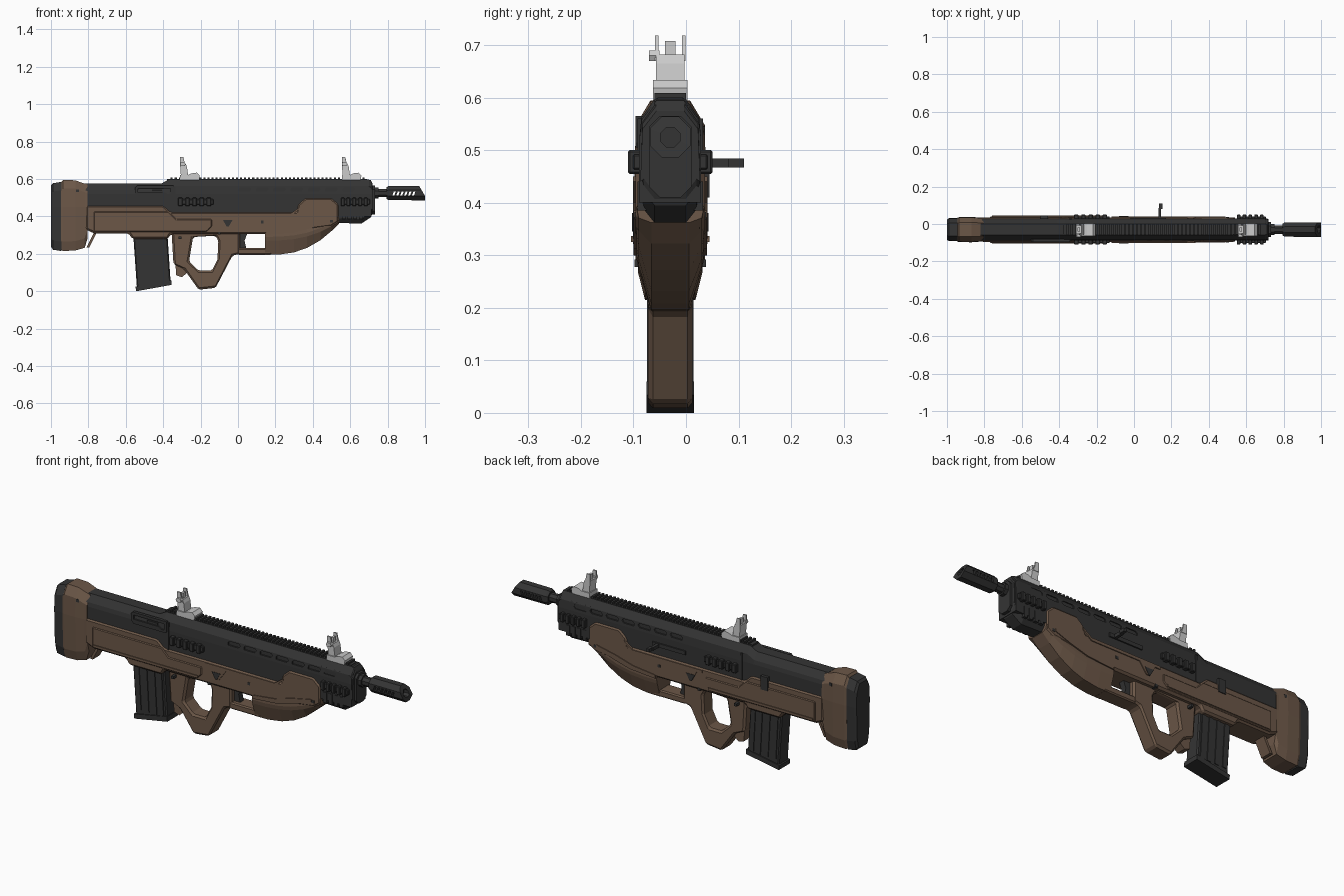
import bpy, bmesh, math
from mathutils import Vector

C = -0.03  # y of the body's centre plane


def material(name, rgb):
    m = bpy.data.materials.new(name)
    m.diffuse_color = (*rgb, 1)
    return m


DARK = material("charcoal", (0.034, 0.034, 0.034))
BROWN = material("brown", (0.15, 0.096, 0.064))
LIGHT = material("light_grey", (0.6, 0.6, 0.6))


def finish(bm, name, mat, bevel=0):
    bmesh.ops.recalc_face_normals(bm, faces=bm.faces)
    me = bpy.data.meshes.new(name)
    bm.to_mesh(me)
    bm.free()
    me.materials.append(mat)
    ob = bpy.data.objects.new(name, me)
    bpy.context.collection.objects.link(ob)
    if bevel:
        b = ob.modifiers.new("chamfer", 'BEVEL')
        b.width, b.segments, b.limit_method = bevel, 1, 'ANGLE'
        b.angle_limit = math.radians(25)
    return ob


def add_prism(bm, loops, y0, y1):
    """Extrude a side outline (first loop) with holes (other loops) along y."""
    edges = []
    for loop in loops:
        vs = [bm.verts.new((x, y0, z)) for x, z in loop]
        edges += [bm.edges.new((vs[i - 1], vs[i])) for i in range(len(vs))]
    if len(loops) == 1:
        faces = [bm.faces.new(vs)]
    else:
        r = bmesh.ops.triangle_fill(bm, edges=edges, use_beauty=True, normal=(0, 1, 0))
        faces = [g for g in r['geom'] if isinstance(g, bmesh.types.BMFace)]
    r = bmesh.ops.extrude_face_region(bm, geom=faces, use_keep_orig=True)
    for v in r['geom']:
        if isinstance(v, bmesh.types.BMVert):
            v.co.y = y1


def rect(x0, x1, z0, z1, lean=0):
    return [(x0, z0), (x1, z0), (x1 + lean, z1), (x0 + lean, z1)]


def prisms(name, items, mat, bevel=0):
    bm = bmesh.new()
    for loops, y0, y1 in items:
        add_prism(bm, loops, y0, y1)
    return finish(bm, name, mat, bevel)


def centred(name, loops, half, mat, bevel=0):
    return prisms(name, [(loops, C - half, C + half)], mat, bevel)


def both(outlines, a, b):
    """The same outlines on both sides, from a to b off the centre plane."""
    return [([o], C + s * a, C + s * b) for o in outlines for s in (-1, 1)]


def loft(name, sections, mat, bevel=0):
    """Sections are (x, half profile of (y, z)), mirrored about the centre plane."""
    bm = bmesh.new()
    rings = []
    for x, half in sections:
        pts = [(C + y, z) for y, z in half] + [(C - y, z) for y, z in reversed(half)]
        rings.append([bm.verts.new((x, y, z)) for y, z in pts])
    for a, b in zip(rings, rings[1:]):
        for i in range(len(a)):
            bm.faces.new((a[i - 1], a[i], b[i], b[i - 1]))
    bm.faces.new(rings[0])
    bm.faces.new(rings[-1])
    return finish(bm, name, mat, bevel)


def cut(ob, cutter):
    cutter.hide_render = True
    cutter.display_type = 'WIRE'
    m = ob.modifiers.new("cut", 'BOOLEAN')
    m.object, m.operation, m.solver = cutter, 'DIFFERENCE', 'EXACT'


# Butt pad and stock
def stock_ring(zb, zt, k=1.0):
    return [(0.036 * k, zt), (0.062 * k, zt - 0.045), (0.064 * k, 0.45),
            (0.058 * k, zb + 0.05), (0.046 * k, zb)]


loft("butt_pad", [(-1.0, stock_ring(0.24, 0.565, 0.85)), (-0.99, stock_ring(0.222, 0.577, 0.95)),
                  (-0.945, stock_ring(0.215, 0.585, 0.97))], DARK)
loft("stock", [(-0.947, stock_ring(0.222, 0.58, 0.98)), (-0.935, stock_ring(0.215, 0.595, 1.04)),
               (-0.87, stock_ring(0.218, 0.593, 1.06)), (-0.82, stock_ring(0.232, 0.575)),
               (-0.805, stock_ring(0.28, 0.57))], BROWN)
centred("stock_strut", [[(-0.81, 0.235), (-0.795, 0.235), (-0.755, 0.315), (-0.77, 0.315)]], 0.03, BROWN)
centred("stock_screws", [rect(-0.865, -0.85, 0.53, 0.545)], 0.066, DARK)

# Upper receiver with side slots
def upper_ring(zt):
    return [(0.03, zt), (0.055, zt - 0.035), (0.059, 0.52), (0.059, 0.40)]


upper = loft("upper_receiver", [(-0.82, upper_ring(0.576)), (-0.41, upper_ring(0.576)),
                                (-0.37, upper_ring(0.597)), (0.70, upper_ring(0.597)),
                                (0.715, upper_ring(0.585))], DARK)
slots = []
for i in range(7):
    x = 0.003 + 0.0925 * i
    slots.append([(x, 0.534), (x + 0.06, 0.534), (x + 0.07, 0.545), (x + 0.064, 0.555), (x + 0.008, 0.555), (x, 0.548)])
cut(upper, prisms("slot_cutter", both(slots, 0.05, 0.09), DARK))

# Ejection port frame and cover on the near side
port = [(-0.55, 0.52), (-0.535, 0.505), (-0.35, 0.505), (-0.345, 0.515), (-0.345, 0.565), (-0.54, 0.565), (-0.55, 0.555)]
hole = [(-0.535, 0.528), (-0.39, 0.528), (-0.375, 0.518), (-0.36, 0.518), (-0.36, 0.55), (-0.535, 0.55)]
prisms("ejection_port_frame", [([port, hole], C - 0.05, C - 0.066)], DARK)
prisms("ejection_port_bolt", [([rect(-0.46, -0.40, 0.53, 0.542)], C - 0.05, C - 0.063)], DARK)
centred("receiver_seam", [rect(-0.345, -0.335, 0.42, 0.56)], 0.062, DARK)

# Top rail with teeth
teeth = [([rect(-0.36 + 0.0218 * i, -0.349 + 0.0218 * i, 0.59, 0.609)], C - 0.03, C + 0.03) for i in range(48)]
prisms("top_rail", teeth + [([rect(-0.38, 0.69, 0.585, 0.6)], C - 0.024, C + 0.024)], DARK)

# Lower body with raised side panels
body = [(-0.815, 0.46), (-0.40, 0.46), (-0.36, 0.425), (0.31, 0.425), (0.32, 0.465), (0.36, 0.5),
        (0.50, 0.5), (0.54, 0.465), (0.54, 0.37), (0.50, 0.345), (0.20, 0.305), (-0.36, 0.305),
        (-0.375, 0.28), (-0.565, 0.28), (-0.585, 0.31), (-0.77, 0.31), (-0.815, 0.33)]
centred("lower_body", [body], 0.066, BROWN, 0.01)
panel = [(-0.77, 0.318), (-0.17, 0.318), (-0.14, 0.345), (-0.14, 0.385), (-0.33, 0.385), (-0.37, 0.425), (-0.77, 0.425)]
prisms("side_panels", both([panel], 0.06, 0.071), BROWN, 0.004)
prisms("panel_ridges", both([rect(-0.76, -0.16, 0.325, 0.337)], 0.065, 0.075), BROWN)
rail = [(-0.12, 0.40), (-0.09, 0.40), (-0.06, 0.345), (-0.04, 0.345), (0.0, 0.40), (0.28, 0.40), (0.33, 0.44),
        (0.33, 0.45), (0.28, 0.415), (-0.12, 0.415)]
prisms("body_trim", both([rail], 0.06, 0.071), BROWN)
prisms("pivot_plates", both([[(-0.08, 0.38), (-0.03, 0.38), (-0.05, 0.345), (-0.06, 0.345)]], 0.06, 0.073), DARK)
pins = [rect(x - 0.007, x + 0.007, z - 0.007, z + 0.007)
        for x, z in ((-0.31, 0.285), (-0.1, 0.31), (0.13, 0.37), (0.5, 0.375), (-0.65, 0.4))]
prisms("pins", both(pins, 0.03, 0.068), DARK)

# Far-side catch and charging handle
prisms("side_catch", [([rect(-0.50, -0.46, 0.41, 0.48)], C + 0.05, C + 0.075)], DARK)
prisms("handle_track", [([rect(-0.02, 0.17, 0.466, 0.486)], C + 0.05, C + 0.066)], DARK)
prisms("charging_handle", [([rect(0.13, 0.145, 0.467, 0.484)], C + 0.05, 0.085),
                           ([rect(0.135, 0.152, 0.467, 0.484)], 0.08, 0.11)], DARK)

# Grip loop, trigger guard and trigger
grip = [(-0.355, 0.315), (-0.345, 0.145), (-0.29, 0.12), (-0.21, 0.008), (-0.12, 0.018), (-0.03, 0.19),
        (0.01, 0.2), (0.01, 0.315)]
grip_hole = [(-0.24, 0.29), (-0.12, 0.297), (-0.105, 0.27), (-0.11, 0.17), (-0.14, 0.11), (-0.21, 0.11), (-0.262, 0.16)]
centred("grip", [grip, grip_hole], 0.042, BROWN, 0.009)
centred("grip_heel", [[(-0.335, 0.15), (-0.33, 0.085), (-0.30, 0.075), (-0.27, 0.1), (-0.28, 0.15)]], 0.025, BROWN)
centred("trigger_guard", [[(-0.02, 0.205), (0.0, 0.195), (0.18, 0.195), (0.18, 0.23), (-0.02, 0.23)]], 0.04, BROWN, 0.006)
centred("trigger", [[(0.0, 0.31), (0.05, 0.31), (0.035, 0.27), (0.045, 0.225), (0.0, 0.225)]], 0.015, DARK)

# Curved handguard with side ribs
def guard_ring(zb):
    t = zb + (0.385 - zb) * 0.4
    return [(0.06, 0.40), (0.064, t + 0.02), (0.06, t), (0.036, zb)]


loft("handguard", [(x, guard_ring(z)) for x, z in
                   ((0.145, 0.195), (0.22, 0.196), (0.30, 0.208), (0.37, 0.232), (0.44, 0.272), (0.50, 0.322), (0.54, 0.362))], BROWN)
rib = [(0.15, 0.30), (0.30, 0.312), (0.40, 0.34), (0.49, 0.372), (0.49, 0.385), (0.38, 0.362), (0.28, 0.333), (0.15, 0.318)]
prisms("handguard_ribs", both([rib], 0.055, 0.07), BROWN)

# Magazine with ribs and base plate
centred("magazine", [[(-0.56, 0.30), (-0.54, 0.01), (-0.36, 0.045), (-0.377, 0.30)]], 0.04, DARK, 0.006)
mag_ribs = [[(x + 0.013, 0.05), (x + 0.033, 0.053), (x + 0.02, 0.285), (x, 0.285)] for x in (-0.54, -0.495, -0.45, -0.41)]
prisms("magazine_ribs", both(mag_ribs, 0.035, 0.044), DARK)
centred("magazine_base", [[(-0.545, 0.0), (-0.355, 0.034), (-0.357, 0.06), (-0.548, 0.024)]], 0.045, DARK)

# Front block, collar and ribbed side grips
loft("front_block", [(x, [(0.026, zt), (0.053, zt - 0.035), (0.057, 0.44), (0.05, zb + 0.025), (0.03, zb)])
                     for x, zb, zt in ((0.53, 0.365, 0.6), (0.66, 0.362, 0.6), (0.71, 0.395, 0.595), (0.72, 0.42, 0.575))], DARK)
loft("front_collar", [(x, [(0.02, 0.565), (0.04, 0.545), (0.04, 0.43), (0.02, 0.41)]) for x in (0.71, 0.732)], DARK)
for name, x0, x1 in (("mid_side_rail", -0.32, -0.13), ("front_side_rail", 0.55, 0.705)):
    n = 5
    step = (x1 - x0) / n
    bars = [rect(x0 + step * i, x0 + step * (i + 0.62), 0.455, 0.5) for i in range(n)]
    prisms(name, both(bars, 0.05, 0.08) + both([rect(x0, x1, 0.463, 0.492)], 0.05, 0.071), DARK, 0.003)
low_bars = [rect(0.555 + 0.031 * i, 0.575 + 0.031 * i, 0.385, 0.44) for i in range(4)]
prisms("front_lower_ribs", both(low_bars, 0.04, 0.062), DARK)

# Barrel and slanted muzzle brake
def octagon(r, cz=0.525):
    return [(r * math.sin(a), cz + r * math.cos(a)) for a in (math.radians(22.5 + 45 * i) for i in range(4))]


loft("barrel", [(0.70, octagon(0.024)), (0.81, octagon(0.024))], DARK)
loft("barrel_nut", [(0.73, octagon(0.032)), (0.75, octagon(0.032))], DARK)
brake = loft("muzzle_brake", [(0.795, octagon(0.034)), (0.805, octagon(0.041)), (0.98, octagon(0.042)), (1.0, octagon(0.042))], DARK)
for v in brake.data.vertices:
    if v.co.x > 0.97:
        v.co.x -= max(0, v.co.z - 0.51) * 0.6
vents = [([rect(0.825 + 0.021 * i, 0.836 + 0.021 * i, 0.512, 0.533, 0.008)], C - 0.1, C + 0.1) for i in range(6)]
cut(brake, prisms("vent_cutter", vents, DARK))
bore = loft("bore_cutter", [(0.965, octagon(0.02)), (1.05, octagon(0.02))], DARK)
cut(brake, bore)

# Folding sights
for name, x in (("rear_sight", -0.31), ("front_sight", 0.555)):
    def at(pts):
        return [(x + a, b) for a, b in pts]
    base = at([(0, 0.595), (0.1, 0.595), (0.105, 0.618), (0.09, 0.634), (0.06, 0.63), (0.045, 0.622), (0, 0.622)])
    post = at([(0.005, 0.61), (0.045, 0.61), (0.037, 0.665), (0.03, 0.682), (0.0, 0.682)])
    prong = at([(0.0, 0.67), (0.03, 0.67), (0.022, 0.7), (0.018, 0.718), (0.0, 0.718)])
    pin = at([(0.008, 0.67), (0.022, 0.67), (0.022, 0.708), (0.008, 0.708)])
    knob = at([(0.005, 0.67), (0.025, 0.67), (0.03, 0.68), (0.025, 0.69), (0.005, 0.69), (0.0, 0.68)])
    prisms(name, [([base], C - 0.033, C + 0.033), ([post], C - 0.027, C + 0.027),
                  ([pin], C - 0.01, C + 0.01), ([knob], C - 0.04, C - 0.02)]
           + both([prong], 0.022, 0.029), LIGHT)
